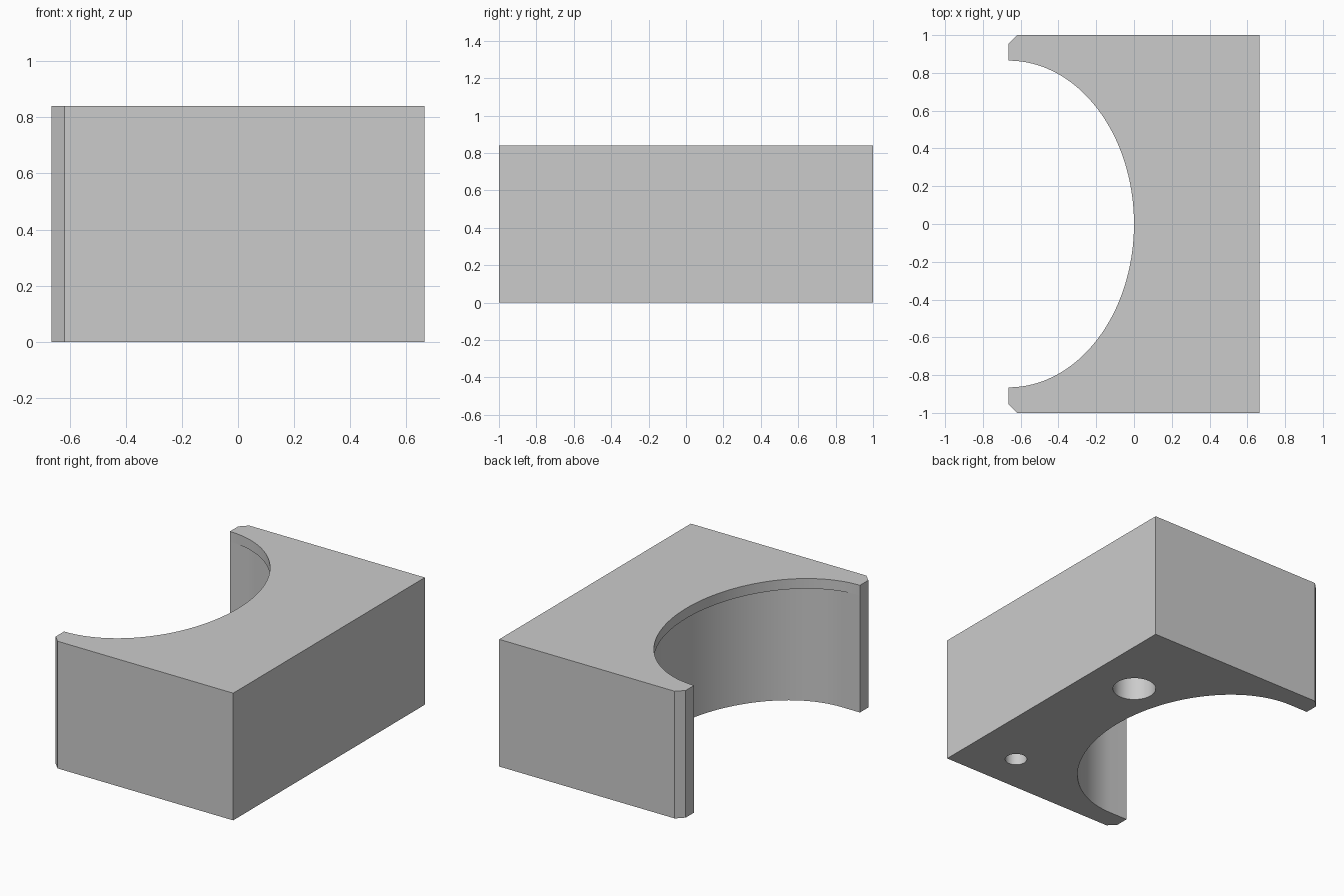
import bpy
import bmesh
from math import cos, sin, tau, radians

old = bpy.data.objects.get("Cube")
if old:
    bpy.data.objects.remove(old, do_unlink=True)

HALF_X, HALF_Y, HEIGHT = 0.665, 1.0, 0.84
LIP_Z = 0.773         # underside of the thin top lip
BORE_Y = 0.865        # half width of the opening
LIP_DEPTH = 0.135     # how far the lip overhangs the bore
CHAMFER = 0.047

grey = bpy.data.materials.new("plain_grey")
grey.use_nodes = True
grey.diffuse_color = (0.6, 0.6, 0.6, 1)
grey.node_tree.nodes["Principled BSDF"].inputs["Base Color"].default_value = (0.6, 0.6, 0.6, 1)


def prism(name, outline, z0, z1):
    """Extrude a flat outline from z0 up to z1."""
    bm = bmesh.new()
    face = bm.faces.new([bm.verts.new((x, y, z0)) for x, y in outline])
    top = bmesh.ops.extrude_face_region(bm, geom=[face])["geom"]
    verts = [v for v in top if isinstance(v, bmesh.types.BMVert)]
    bmesh.ops.translate(bm, vec=(0, 0, z1 - z0), verts=verts)
    bmesh.ops.recalc_face_normals(bm, faces=bm.faces)
    mesh = bpy.data.meshes.new(name)
    bm.to_mesh(mesh)
    bm.free()
    mesh.materials.append(grey)
    obj = bpy.data.objects.new(name, mesh)
    bpy.context.collection.objects.link(obj)
    return obj


def circle(cx, cy, r, count):
    return [(cx + r * cos(tau * i / count), cy + r * sin(tau * i / count))
            for i in range(count)]


def slot(cx, count=64):
    """Half oval around cx with straight sides running out of the open side."""
    arc = [tau * (i / count - 0.5) / 2 for i in range(count + 1)]
    return ([(cx + HALF_X * cos(a), BORE_Y * sin(a)) for a in arc]
            + [(-1, BORE_Y), (-1, -BORE_Y)])


# Block with chamfered corners on the open side
block = prism("bracket_block", [
    (HALF_X, -HALF_Y), (HALF_X, HALF_Y),
    (-HALF_X + CHAMFER, HALF_Y), (-HALF_X, HALF_Y - CHAMFER),
    (-HALF_X, -HALF_Y + CHAMFER), (-HALF_X + CHAMFER, -HALF_Y)], 0, HEIGHT)

# Deeper bore below the lip, shallower opening through the lip, two blind holes
cutters = [
    prism("bore_cutter", slot(-HALF_X + LIP_DEPTH), -0.1, LIP_Z),
    prism("lip_cutter", slot(-HALF_X), 0.5, 1),
    prism("large_hole_cutter", circle(0.333, 0.4, 0.132, 48), -0.1, LIP_Z),
    prism("small_hole_cutter", circle(0.333, -0.735, 0.067, 32), -0.1, LIP_Z),
]

bpy.ops.object.select_all(action="DESELECT")
bpy.context.view_layer.objects.active = block
block.select_set(True)
for cutter in cutters:
    cutter.hide_render = True
    mod = block.modifiers.new(cutter.name, "BOOLEAN")
    mod.operation = "DIFFERENCE"
    mod.solver = "EXACT"
    mod.object = cutter
    bpy.ops.object.modifier_apply(modifier=mod.name)
    bpy.data.objects.remove(cutter, do_unlink=True)

bpy.ops.object.shade_smooth_by_angle(angle=radians(30))
